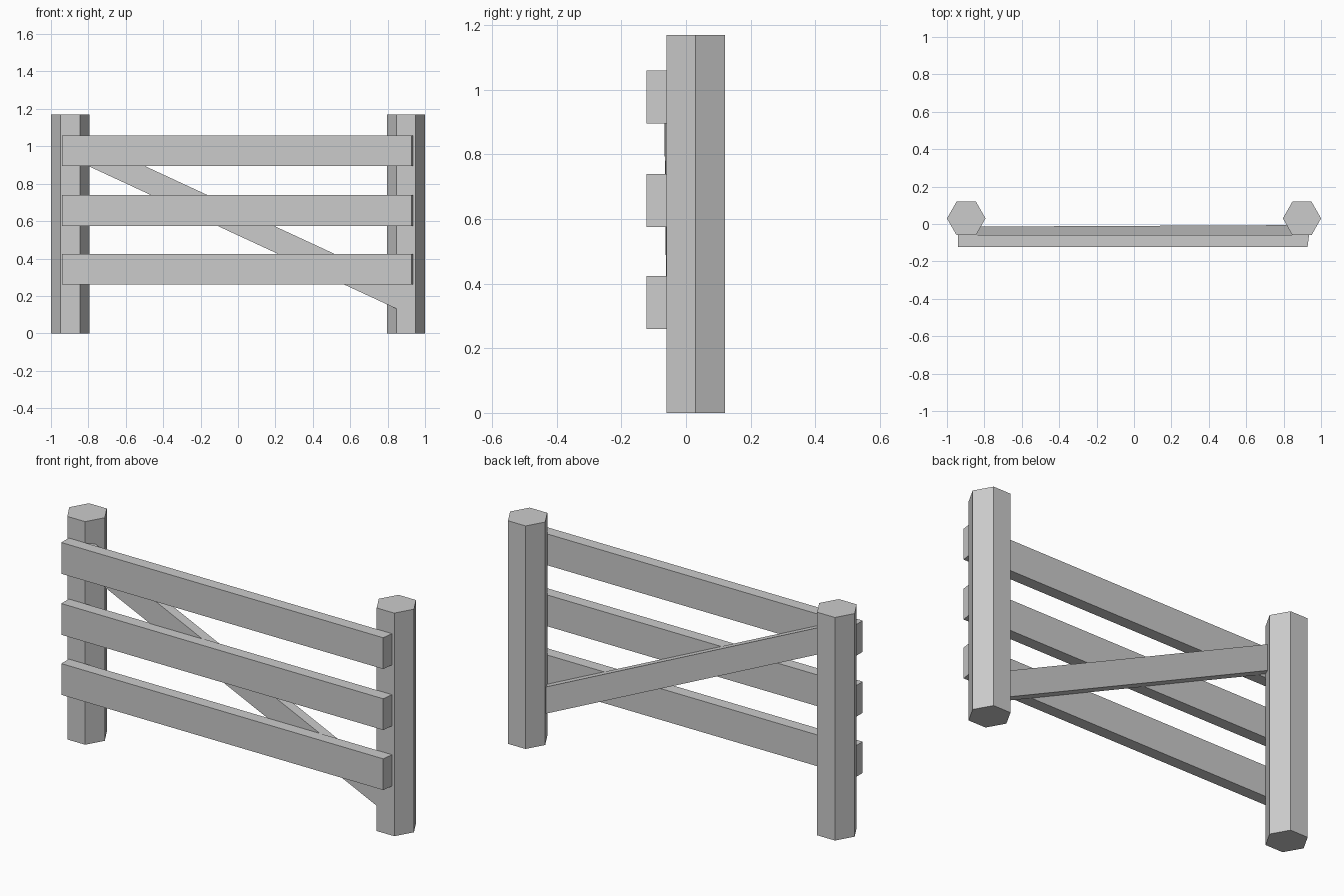
import bpy
import bmesh
import math

if "Cube" in bpy.data.objects:
    bpy.data.objects.remove(bpy.data.objects["Cube"], do_unlink=True)

grey = bpy.data.materials.new("weathered grey")
grey.use_nodes = True
colour = (0.6, 0.6, 0.6, 1)
grey.diffuse_color = colour
grey.node_tree.nodes["Principled BSDF"].inputs["Base Color"].default_value = colour


def prism(name, outline, offset):
    """Extrude a closed outline along an offset into a flat-shaded solid."""
    bm = bmesh.new()
    base = bm.faces.new([bm.verts.new(p) for p in outline])
    top = bmesh.ops.extrude_face_region(bm, geom=[base], use_keep_orig=True)
    verts = [v for v in top["geom"] if isinstance(v, bmesh.types.BMVert)]
    bmesh.ops.translate(bm, verts=verts, vec=offset)
    bmesh.ops.recalc_face_normals(bm, faces=bm.faces)
    mesh = bpy.data.meshes.new(name)
    bm.to_mesh(mesh)
    bm.free()
    mesh.materials.append(grey)
    obj = bpy.data.objects.new(name, mesh)
    bpy.context.collection.objects.link(obj)
    return obj


# Hexagonal posts
for name, x, radius in (("right_post", -0.897, 0.103), ("left_post", 0.898, 0.102)):
    corners = [(x + radius * math.cos(math.radians(a)),
                0.03 + 0.104 * math.sin(math.radians(a)), 0)
               for a in range(0, 360, 60)]
    prism(name, corners, (0, 0, 1.17))

# Horizontal rails, with a slightly angled left end
for name, z in (("lower_rail", 0.26), ("middle_rail", 0.575), ("upper_rail", 0.895)):
    outline = [(-0.94, -0.122, z), (0.928, -0.122, z),
               (0.936, -0.06, z), (-0.94, -0.06, z)]
    prism(name, outline, (0, 0, 0.164))

# Diagonal brace, slightly turned between the posts
outline = [(-0.845, -0.067, 0.915), (0.85, -0.059, 0.13),
           (0.85, -0.059, 0.27), (-0.845, -0.067, 1.055)]
prism("diagonal_brace", outline, (0, 0.053, 0))
